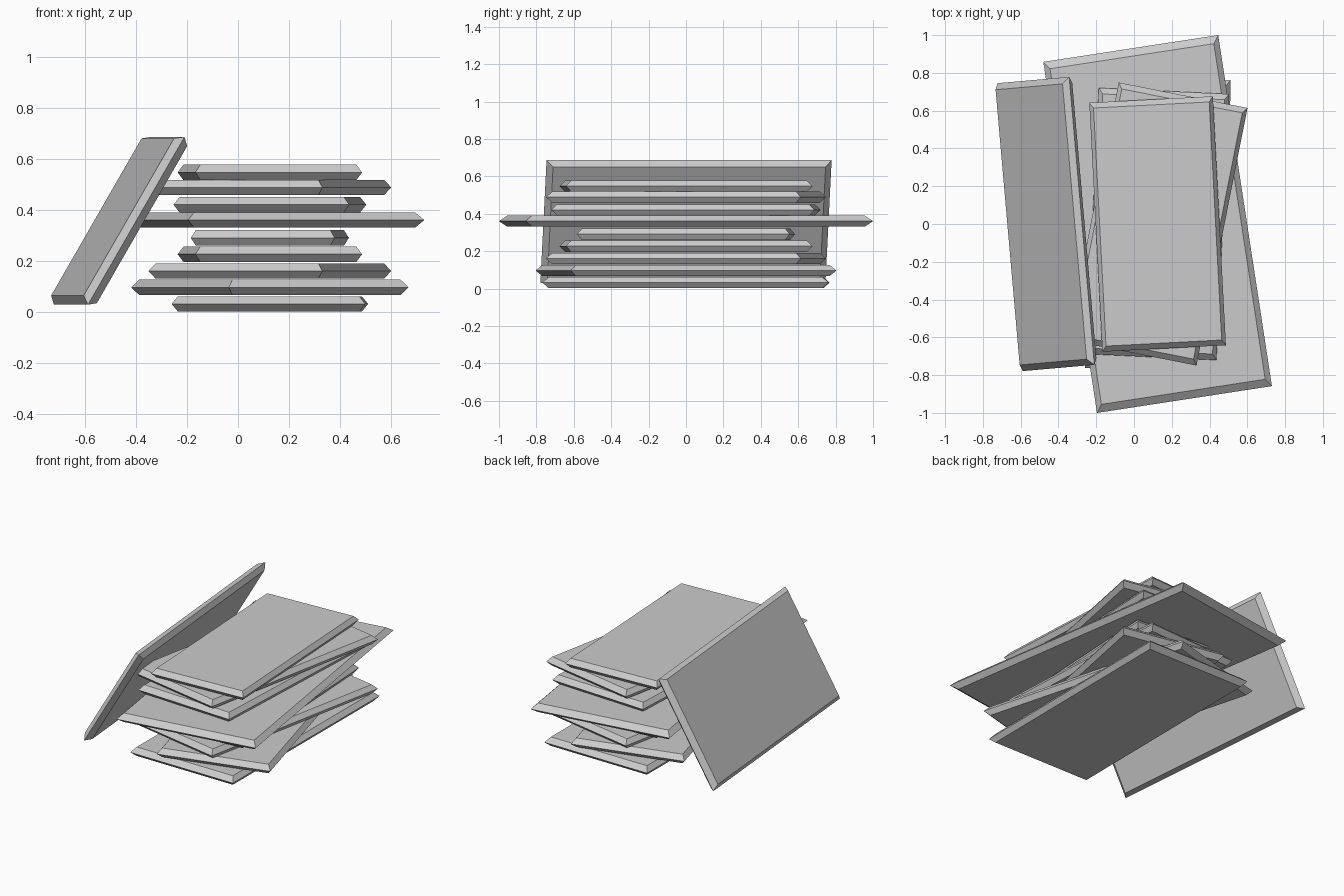
import bpy, bmesh
from math import radians

if "Cube" in bpy.data.objects:
    bpy.data.objects.remove(bpy.data.objects["Cube"])

THICK = 0.06


def slab(name, width, length, loc, turn, lean=0):
    """Thin rectangular slab whose rim is chamfered to a sharp middle ridge."""
    w, l, h = width / 2, length / 2, THICK / 2
    wi, li = w - 0.032 * width, l - 0.022 * length
    bm = bmesh.new()
    rings = []
    for x, y, z in ((wi, li, -h), (w, l, 0), (wi, li, h)):
        rings.append([bm.verts.new((sx * x, sy * y, z))
                      for sx, sy in ((-1, -1), (1, -1), (1, 1), (-1, 1))])
    bm.faces.new(rings[0][::-1])
    bm.faces.new(rings[2])
    for a, b in zip(rings, rings[1:]):
        for i in range(4):
            j = (i + 1) % 4
            bm.faces.new((a[i], a[j], b[j], b[i]))
    mesh = bpy.data.meshes.new(name)
    bm.to_mesh(mesh)
    bm.free()
    ob = bpy.data.objects.new(name, mesh)
    ob.location = loc
    ob.rotation_euler = (0, radians(lean), radians(turn))
    bpy.context.collection.objects.link(ob)
    return ob


# Stack from bottom to top: width, length, height of centre, turn in degrees
stack = [
    (0.76, 1.53, 0.032, -0.4),
    (0.73, 1.47, 0.097, 15.1),
    (0.695, 1.39, 0.161, -11.2),
    (0.655, 1.32, 0.227, 3.0),
    (0.565, 1.14, 0.291, -2.8),
    (0.937, 1.88, 0.361, 8.7),
    (0.69, 1.41, 0.421, -2.7),
    (0.695, 1.39, 0.489, -11.2),
    (0.655, 1.32, 0.548, 3.0),
]
for n, (w, l, z, turn) in enumerate(stack, 1):
    slab(f"stacked_slab_{n}", w, l, (0.125, 0, z), turn)

# Slab leaning against the left of the stack
slab("leaning_slab", 0.76, 1.53, (-0.466, 0, 0.358), 5.0, -60)
